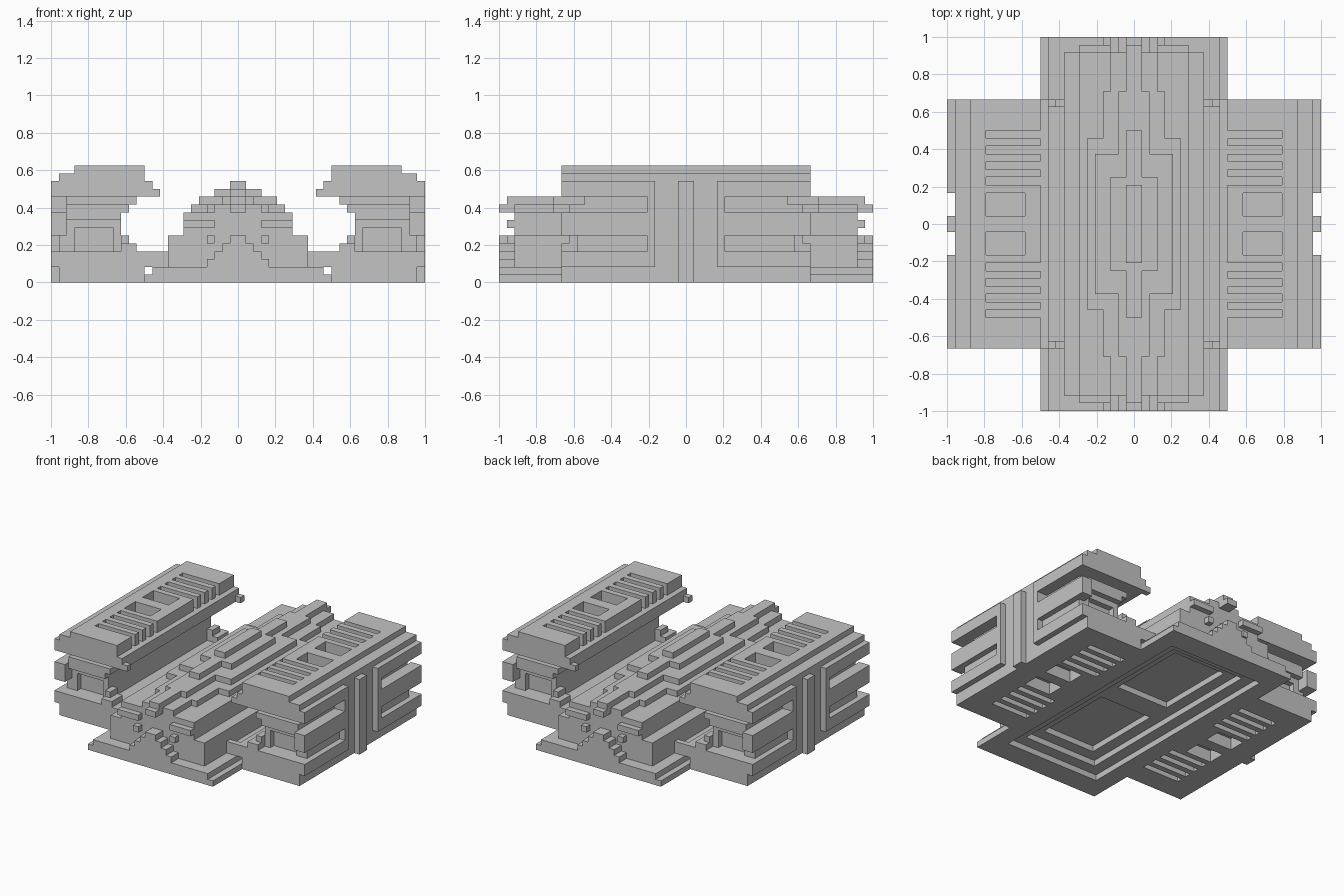
import bpy
import bmesh
from mathutils import Matrix

U = 1 / 24  # one block of the grid

cube = bpy.data.objects.get("Cube")
if cube:
    bpy.data.objects.remove(cube, do_unlink=True)

stone = bpy.data.materials.new("plain_grey")
stone.use_nodes = True
GREY = (0.55, 0.55, 0.55, 1)
stone.diffuse_color = GREY
stone.node_tree.nodes["Principled BSDF"].inputs["Base Color"].default_value = GREY


def part(name, boxes, mirror_x=False, mirror_y=False):
    """Object made of boxes (x0, x1, y0, y1, z0, z1) in blocks, optionally mirrored."""
    bm = bmesh.new()
    for sx in (1, -1) if mirror_x else (1,):
        for sy in (1, -1) if mirror_y else (1,):
            for x0, x1, y0, y1, z0, z1 in boxes:
                place = Matrix.Translation((sx * (x0 + x1) / 2 * U, sy * (y0 + y1) / 2 * U, (z0 + z1) / 2 * U))
                size = Matrix.Diagonal(((x1 - x0) * U, (y1 - y0) * U, (z1 - z0) * U, 1))
                bmesh.ops.create_cube(bm, size=1, matrix=place @ size)
    mesh = bpy.data.meshes.new(name)
    bm.to_mesh(mesh)
    bm.free()
    mesh.materials.append(stone)
    obj = bpy.data.objects.new(name, mesh)
    bpy.context.collection.objects.link(obj)


def centred(hx, hy, z0, z1):
    return (-hx, hx, -hy, hy, z0, z1)


def slotted(x0, x1, z0, z1):
    """Half-length plate with four narrow slots and one wide pocket."""
    boxes = [(19, x1, 0, 16, z0, z1), (x0, 14, 1, 4, z0, z1)]
    solid = [(0, 1), (4, 5), (6, 7), (8, 9), (10, 11), (12, 16)]
    return boxes + [(x0, 19, a, b, z0, z1) for a, b in solid]


# Central base: plate with a stepped, two-pocket recess below
part("base_plate_rim", [(9, 12, 0, 24, 0, 1), (0, 9, 20, 24, 0, 1)], True, True)
part("base_recess_step", [(7, 11, 0, 24, 1, 2), (0, 7, 18, 24, 1, 2)], True, True)
part("base_pocket_frame", [(5, 9, 0, 22, 2, 3), (0, 5, 16, 22, 2, 3), (0, 5, 0, 2, 2, 3)], True, True)

# Central stepped ridge
part("ridge_body", [centred(9, 22, 3, 6), centred(7, 22, 6, 9)])
part("ridge_tiers", [
    centred(6, 11, 9, 10), centred(4, 17, 9, 10), centred(3, 22, 9, 10),
    centred(5, 9, 10, 11), centred(2, 17, 10, 11), centred(1, 23, 10, 11),
    centred(3, 6, 11, 12), centred(1, 12, 11, 12),
    centred(1, 5, 12, 13)])

# Ridge ends: stepped gable, side bars and keystone
part("end_gable", [(-w, w, 22, 24, 2, z) for w, z in ((4, 3), (3, 4), (2, 5), (1, 6))], False, True)
part("end_bars", [(3, 7, 22, 23, 7, 8), (3, 4, 22, 23, 5, 6)], True, True)
part("end_keystone", [(-1, 1, 22, 24, 9, 10)], False, True)

# Side blocks: floors, walls and roofs
part("side_underside", slotted(12, 23, 0, 2), True, True)
part("side_floor", [(9, 23, -16, 16, 2, 3), (11, 23, -16, 16, 3, 4)], True)
part("side_wall", [(15, 23, -13, 13, 4, 8), (15, 23, -15, 15, 8, 9), (14, 22, -15, 15, 9, 10),
                   (13, 22, -13, 13, 10, 11), (11, 23, -16, 16, 11, 13),
                   (22, 23, -4, 4, 9, 11)], True)
part("side_roof_lower", slotted(12, 23, 13, 14), True, True)
part("side_roof_upper", slotted(12, 21, 14, 15), True, True)

# End frames of the side blocks, around a recessed window
part("end_window_frame", [(15, 16, 13, 14, 4, 8), (21, 23, 13, 14, 4, 8), (16, 21, 13, 14, 7, 8)], True, True)

# Small corbels at the ends of the inner galleries
part("gallery_corbels", [(9, 11, 15, 16, 3, 4), (13, 15, 13, 16, 4, 5),
                         (14, 15, 13, 15, 5, 6), (10, 11, 15, 16, 11, 12)], True, True)

# Outer cladding: horizontal bands joined by a post, with a rib in the middle
bands = [(2, 4), (6, 9), (11, 13)]
part("outer_bands", [(22, 24, 4, 16, a, b) for a, b in bands], True, True)
part("outer_posts", [(22, 24, 4, 5, 2, 13)], True, True)
part("outer_rib", [(22, 24, -1, 1, 0, 13)], True)
